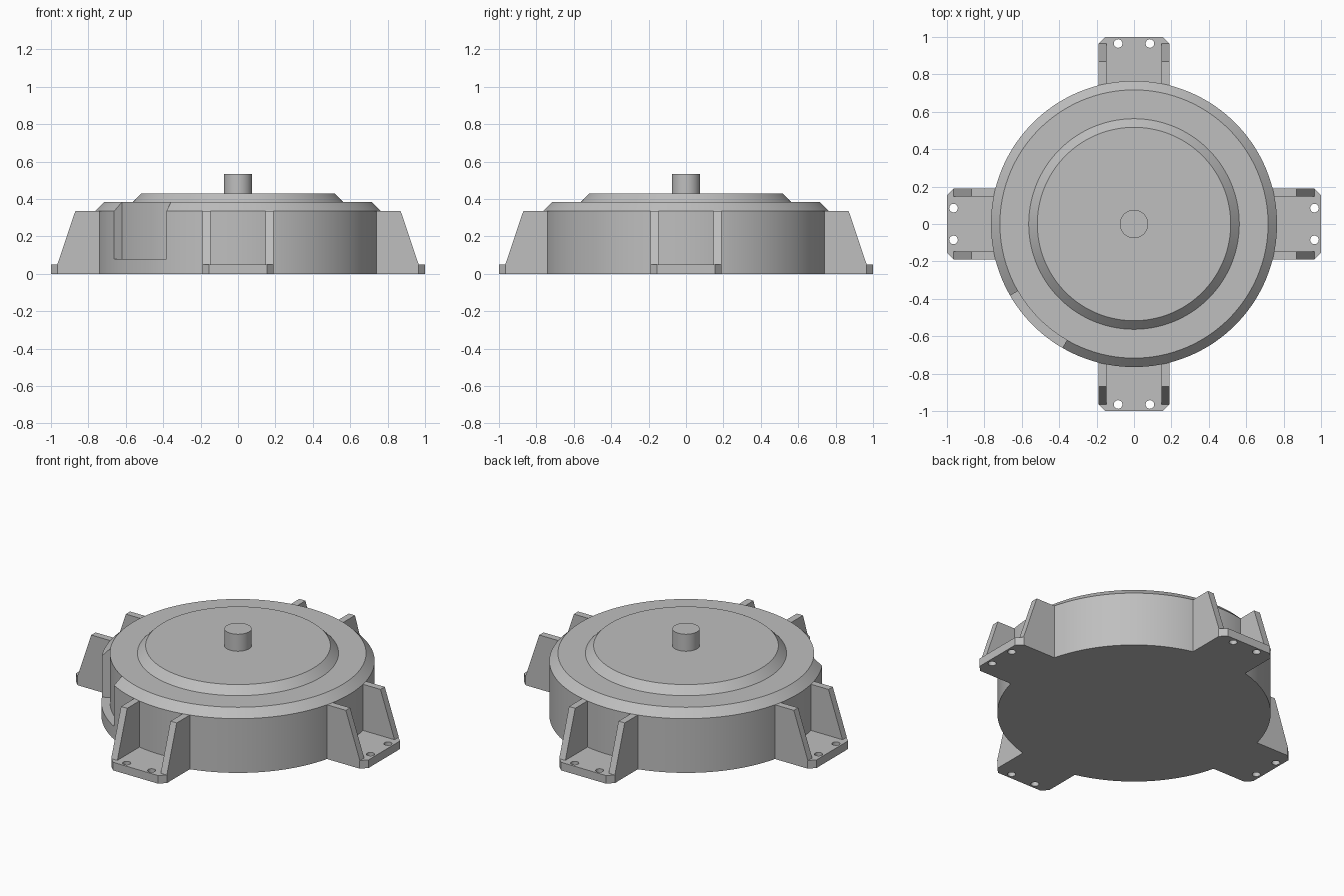
import bpy, bmesh, math
from mathutils import Matrix

cube = bpy.data.objects.get("Cube")
if cube:
    bpy.data.objects.remove(cube, do_unlink=True)

grey = bpy.data.materials.new("plain grey")
grey.use_nodes = True
colour = (0.52, 0.52, 0.52, 1)
grey.diffuse_color = colour
grey.node_tree.nodes["Principled BSDF"].inputs["Base Color"].default_value = colour

SEGMENTS = 144
BODY_R, RIM_R = 0.765, 0.717
NOTCH_Z, WALL_Z, RIM_Z = 0.08, 0.335, 0.383
FOOT_W, FOOT_T = 0.19, 0.05


def add_object(name, bm):
    bmesh.ops.remove_doubles(bm, verts=bm.verts, dist=1e-5)
    bmesh.ops.recalc_face_normals(bm, faces=bm.faces)
    mesh = bpy.data.meshes.new(name)
    bm.to_mesh(mesh)
    bm.free()
    mesh.materials.append(grey)
    obj = bpy.data.objects.new(name, mesh)
    bpy.context.collection.objects.link(obj)
    bpy.ops.object.select_all(action='DESELECT')
    obj.select_set(True)
    bpy.context.view_layer.objects.active = obj
    bpy.ops.object.shade_smooth_by_angle(angle=math.radians(30))
    return obj


def lathe(name, profile_at, end_wall_angles=()):
    """Sweep a radius/height profile round z; the profile may vary by angle."""
    bm = bmesh.new()
    step = 360 / SEGMENTS

    def ring(profile, degrees):
        a = math.radians(degrees)
        return [bm.verts.new((r * math.cos(a), r * math.sin(a), z)) for r, z in profile]

    bottom, top = [], []
    for i in range(SEGMENTS):
        profile = profile_at((i + 0.5) * step)
        a, b = ring(profile, i * step), ring(profile, (i + 1) * step)
        for j in range(len(profile) - 1):
            bm.faces.new((a[j], b[j], b[j + 1], a[j + 1]))
        bottom.append(a[0])
        top.append(a[-1])
    for degrees in end_wall_angles:
        bm.faces.new(ring([(BODY_R, NOTCH_Z), (BODY_R, WALL_Z),
                           (RIM_R, RIM_Z), (RIM_R, NOTCH_Z)], degrees))
    bm.faces.new(bottom)
    bm.faces.new(top)
    return add_object(name, bm)


# Round housing with a chamfered rim and a shallow notch in its side
def housing_profile(degrees):
    notched = 210 < degrees < 240
    shoulder = (RIM_R, NOTCH_Z) if notched else (BODY_R, WALL_Z)
    return [(BODY_R, 0), (BODY_R, NOTCH_Z), shoulder, (RIM_R, RIM_Z)]


lathe("housing", housing_profile, (210, 240))

# Raised cover and output shaft
lathe("cover", lambda d: [(0.563, RIM_Z), (0.517, 0.43)])
lathe("shaft", lambda d: [(0.076, 0.43), (0.076, 0.535)])


# Mounting foot plate with clipped corners and two bolt holes
def foot_mesh():
    clip = 0.036
    hole_sides = 24
    outline = [(0.73, -FOOT_W), (1 - clip, -FOOT_W), (1, -FOOT_W + clip),
               (1, FOOT_W - clip), (1 - clip, FOOT_W), (0.73, FOOT_W)]
    loops = [outline]
    for y in (-0.085, 0.085):
        turns = [math.tau * k / hole_sides for k in range(hole_sides)]
        loops.append([(0.965 + 0.023 * math.cos(t), y + 0.023 * math.sin(t)) for t in turns])
    curve = bpy.data.curves.new("foot_outline", 'CURVE')
    curve.dimensions = '2D'
    curve.fill_mode = 'BOTH'
    curve.extrude = FOOT_T / 2
    for loop in loops:
        spline = curve.splines.new('POLY')
        spline.points.add(len(loop) - 1)
        for point, (x, y) in zip(spline.points, loop):
            point.co = (x, y, 0, 1)
        spline.use_cyclic_u = True
    helper = bpy.data.objects.new("foot_outline", curve)
    bpy.context.collection.objects.link(helper)
    bpy.context.view_layer.update()
    graph = bpy.context.evaluated_depsgraph_get()
    mesh = bpy.data.meshes.new_from_object(helper.evaluated_get(graph))
    bpy.data.objects.remove(helper, do_unlink=True)
    bm = bmesh.new()
    bm.from_mesh(mesh)
    bmesh.ops.translate(bm, verts=bm.verts, vec=(0, 0, FOOT_T / 2))
    return bm


# Sloped gusset standing on one edge of the foot
def gusset_mesh(side):
    bm = bmesh.new()
    shape = [(0.72, FOOT_T), (0.966, FOOT_T), (0.87, WALL_Z), (0.72, WALL_Z)]
    face = bm.faces.new([bm.verts.new((x, side * FOOT_W, z)) for x, z in shape])
    grown = bmesh.ops.extrude_face_region(bm, geom=[face])
    new_verts = [v for v in grown["geom"] if isinstance(v, bmesh.types.BMVert)]
    bmesh.ops.translate(bm, verts=new_verts, vec=(0, -side * 0.042, 0))
    return bm


# Four feet, each with two gussets
for i, place in enumerate(("left", "back", "right", "front")):
    turn = Matrix.Rotation(i * math.pi / 2, 4, 'Z')
    add_object(place + "_foot", foot_mesh()).matrix_world = turn
    for side, label in ((-1, "a"), (1, "b")):
        add_object(f"{place}_gusset_{label}", gusset_mesh(side)).matrix_world = turn
